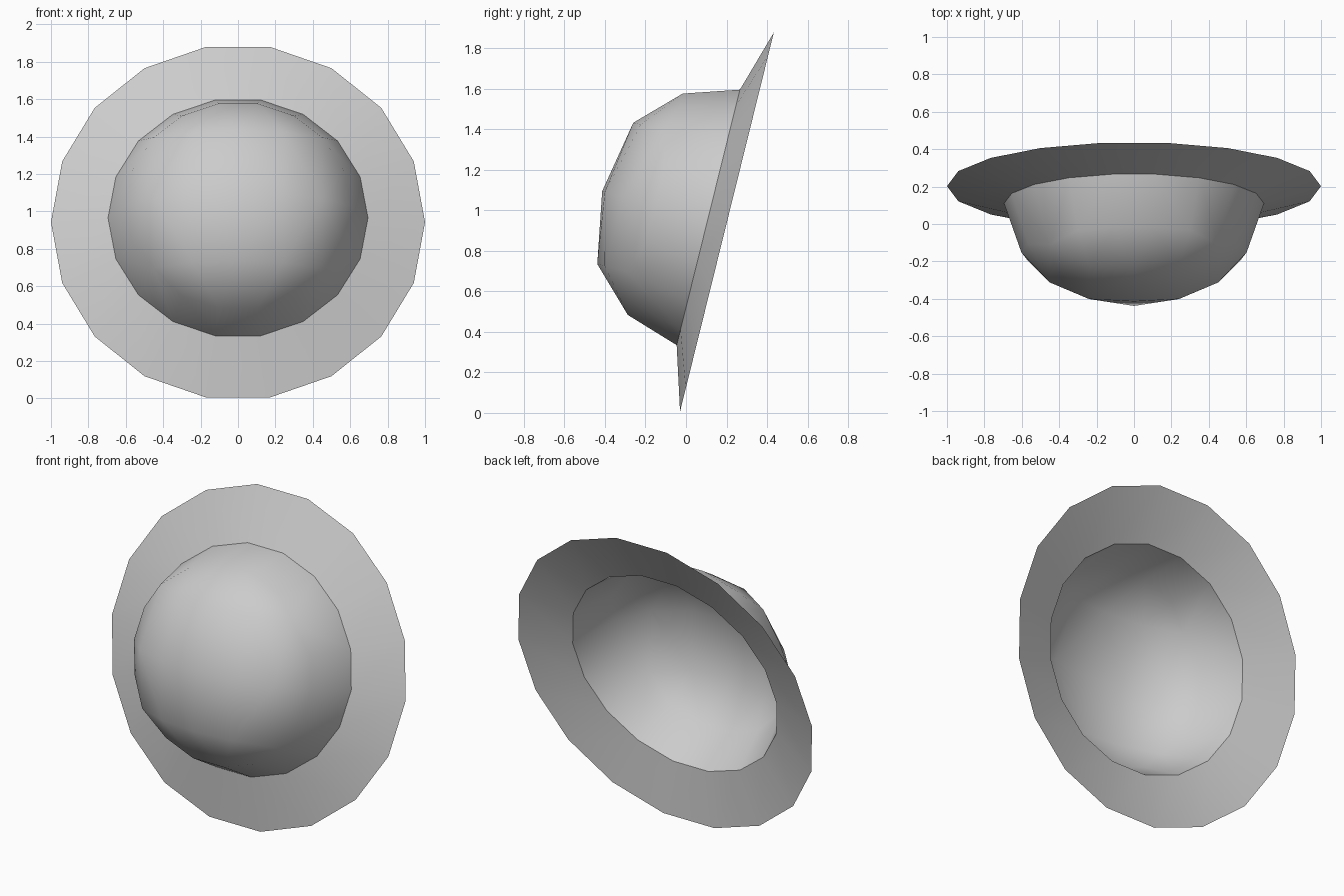
import bpy, bmesh, math
from mathutils import Matrix

if "Cube" in bpy.data.objects:
    bpy.data.objects.remove(bpy.data.objects["Cube"])

SIDES = 18
# Tilted frame: local x = width, local y = up the rim, local z = out of the dome
TILT = Matrix(((1, 0, 0, 0), (0, 0.24, -0.97, 0.11), (0, 0.97, 0.24, 0.965), (0, 0, 0, 1)))

grey = bpy.data.materials.new("light_grey")
grey.diffuse_color = (0.6, 0.6, 0.6, 1)
grey.use_nodes = True
grey.node_tree.nodes["Principled BSDF"].inputs["Base Color"].default_value = grey.diffuse_color


def ring(bm, rx, ry, z):
    return [bm.verts.new((rx * math.cos(a), ry * math.sin(a), z))
            for a in (2 * math.pi * i / SIDES for i in range(SIDES))]


def finish(bm, name):
    for f in bm.faces:
        f.smooth = True
    bm.transform(TILT)
    mesh = bpy.data.meshes.new(name)
    bm.to_mesh(mesh)
    bm.free()
    mesh.materials.append(grey)
    obj = bpy.data.objects.new(name, mesh)
    bpy.context.collection.objects.link(obj)


# Brim: one shallow flared band
bm = bmesh.new()
inner = ring(bm, 0.695, 0.66, 0)
outer = ring(bm, 1.0, 0.98, -0.095)
for i in range(SIDES):
    j = (i + 1) % SIDES
    bm.faces.new((inner[i], outer[i], outer[j], inner[j]))
finish(bm, "brim")

# Dome: two round rings closed by a squarish bulging cap, open at the back
bm = bmesh.new()
ring(bm, 0.695, 0.66, 0)
ring(bm, 0.602, 0.572, 0.27)
for x in (-0.45, -0.24, 0, 0.24, 0.45):
    for y in (-0.355, 0, 0.365):
        swell = 1.0 if x == 0 and y == 0 else 1.07
        height = 0.54 * math.sqrt(swell - (x / 0.695) ** 2 - (y / 0.66) ** 2)
        bm.verts.new((x, y, min(height, 0.54)))
bmesh.ops.convex_hull(bm, input=bm.verts[:])
bmesh.ops.recalc_face_normals(bm, faces=bm.faces[:])
back = [f for f in bm.faces if all(abs(v.co.z) < 0.001 for v in f.verts)]
bmesh.ops.delete(bm, geom=back, context='FACES')
finish(bm, "dome")
